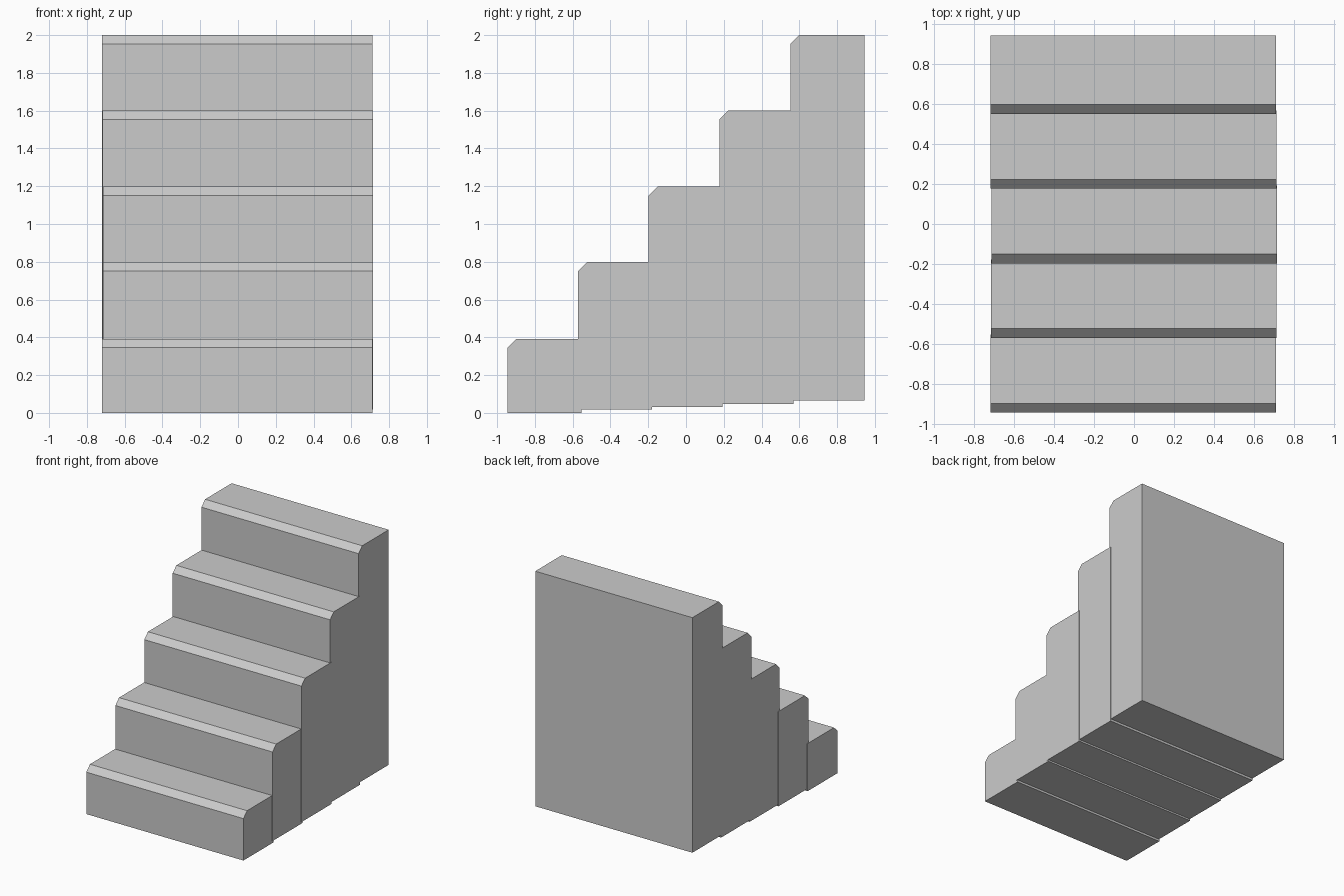
import bpy, bmesh

if "Cube" in bpy.data.objects:
    bpy.data.objects.remove(bpy.data.objects["Cube"])

DEPTH, CHAMFER = 0.392, 0.047

# front y, bottom z, top z, left x, right x of each slightly uneven step
STEPS = [
    (-0.945, 0.000, 0.392, -0.719, 0.711),
    (-0.571, 0.018, 0.798, -0.716, 0.714),
    (-0.198, 0.032, 1.198, -0.714, 0.716),
    (0.177, 0.047, 1.600, -0.718, 0.714),
    (0.552, 0.066, 2.000, -0.719, 0.711),
]


def step_block(name, front, bottom, top, left, right):
    # side profile with a bevelled front nosing, extruded across x
    back = front + DEPTH
    profile = [(front, bottom), (back, bottom), (back, top),
               (front + CHAMFER, top), (front, top - CHAMFER)]
    bm = bmesh.new()
    face = bm.faces.new([bm.verts.new((left, y, z)) for y, z in profile])
    ext = bmesh.ops.extrude_face_region(bm, geom=[face])
    moved = [v for v in ext["geom"] if isinstance(v, bmesh.types.BMVert)]
    bmesh.ops.translate(bm, verts=moved, vec=(right - left, 0, 0))
    bmesh.ops.recalc_face_normals(bm, faces=bm.faces)
    mesh = bpy.data.meshes.new(name)
    bm.to_mesh(mesh)
    bm.free()
    bpy.context.collection.objects.link(bpy.data.objects.new(name, mesh))


# five full-height stair blocks
for i, dims in enumerate(STEPS, 1):
    step_block(f"stair_step_{i}", *dims)
